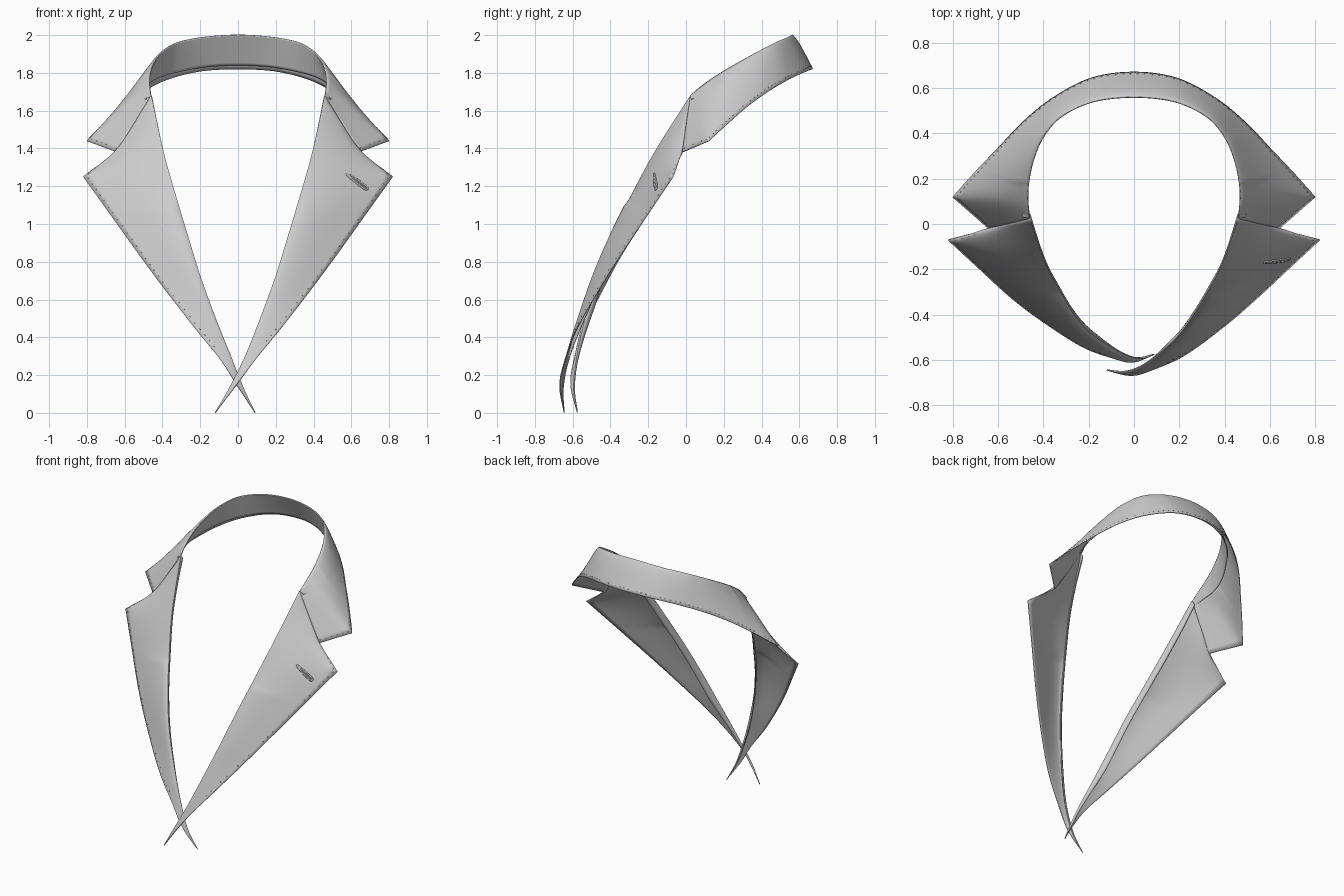
import bpy, bmesh, math
from mathutils import Vector, Matrix
from mathutils.bvhtree import BVHTree

if "Cube" in bpy.data.objects:
    bpy.data.objects.remove(bpy.data.objects["Cube"])

N = 12  # samples per path segment


def path(pts, corners=()):
    """Catmull-Rom path through pts, broken sharply at the corner indices."""
    pts = [Vector(p) for p in pts]
    out = []
    for i in range(len(pts) - 1):
        p1, p2 = pts[i], pts[i + 1]
        p0 = pts[i - 1] if i > 0 and i not in corners else p1 * 2 - p2
        last = i + 2 >= len(pts) or (i + 1) in corners
        p3 = p1.lerp(p2, 2) if last else pts[i + 2]
        for k in range(N):
            t = k / N
            out.append(0.5 * (2 * p1 + (p2 - p0) * t + (2 * p0 - 5 * p1 + 4 * p2 - p3) * t * t
                              + (3 * p1 - p0 - 3 * p2 + p3) * t ** 3))
    return out + [pts[-1]]


def finish(name, bm, thick=0):
    me = bpy.data.meshes.new(name)
    bm.to_mesh(me)
    bm.free()
    ob = bpy.data.objects.new(name, me)
    bpy.context.collection.objects.link(ob)
    for p in me.polygons:
        p.use_smooth = True
    if thick:
        m = ob.modifiers.new("thickness", 'SOLIDIFY')
        m.thickness = thick
        m.offset = 0
        bpy.context.view_layer.objects.active = ob
        ob.select_set(True)
        bpy.ops.object.shade_smooth_by_angle(angle=math.radians(40))
        ob.select_set(False)
    return ob


def cloth(name, inner, outer, bulge, under=0.0, stitched=True):
    """Bulged strip of cloth from a roll line to an outer edge, with edge stitches."""
    rows = len(inner)
    raw = []
    for i in range(rows):
        t = inner[min(i + 1, rows - 1)] - inner[max(i - 1, 0)]
        n = (outer[i] - inner[i]).cross(t).normalized()
        mid = (inner[i] + outer[i]) / 2
        raw.append(n if n.dot(Vector((mid.x, mid.y, 0.2))) > 0 else -n)
    # average neighbouring normals so corners leave no crease
    normals = [sum(raw[max(0, i - 10):i + 11], Vector()).normalized() for i in range(rows)]

    def point(i, v):
        a, n = outer[i] - inner[i], normals[i]
        if v < 0:
            s = -v * under * min(1, a.length / 0.15)
            return inner[i] - n * s + a.normalized() * s * -v
        r = min(1, i / (2 * N), (rows - 1 - i) / (2 * N))
        return inner[i] + a * v + n * a.length * bulge * r * r * (3 - 2 * r) * math.sin(math.pi * v ** 0.55)

    cols = ([-1, -0.66, -0.33] if under else []) + [(k / 14) ** 1.3 for k in range(15)]
    bm = bmesh.new()
    grid = [[bm.verts.new(point(i, v)) for v in cols] for i in range(rows)]
    for r, s in zip(grid, grid[1:]):
        for k in range(len(cols) - 1):
            bm.faces.new((r[k], r[k + 1], s[k + 1], s[k]))
    # relax the turn next to the gorge seam
    first = cols.index(0) + 1
    ends = [i for i in range(1, rows - 1) if i < 26 or (not under and i > rows - 27)]
    soft = [grid[i][k] for i in ends for k in range(first, len(cols) - 1)]
    for _ in range(50):
        bmesh.ops.smooth_vert(bm, verts=soft, factor=0.5, use_axis_x=True, use_axis_y=True, use_axis_z=True)
    bmesh.ops.remove_doubles(bm, verts=bm.verts, dist=1e-5)
    bmesh.ops.recalc_face_normals(bm, faces=bm.faces)
    tree = BVHTree.FromBMesh(bm)
    finish(name, bm, 0.006)

    if stitched:
        st = bmesh.new()
        for i in range(1, rows - 1, 2):
            a = outer[i] - inner[i]
            if a.length < 0.08:
                continue
            p = tree.find_nearest(point(i, 1 - 0.018 / a.length))[0] + normals[i] * 0.003
            rot = (outer[i + 1] - outer[i - 1]).to_track_quat('X', 'Z').to_matrix().to_4x4()
            bmesh.ops.create_icosphere(st, subdivisions=1, radius=0.0022,
                                       matrix=Matrix.Translation(p) @ rot @ Matrix.Diagonal((2, 1, 1, 1)))
        finish(name + "_stitches", st)
    return tree


def both(half):
    return half + [(-x, y, z) for x, y, z in half[-2::-1]]


# collar: fold line, outer edge of the fall, lower edge of the inner stand
fold = [(.46, .025, 1.68), (.468, .09, 1.735), (.467, .17, 1.79), (.445, .28, 1.855),
        (.40, .385, 1.913), (.32, .475, 1.96), (.18, .54, 1.988), (0, .56, 2.0)]
fall = [(.64, -.02, 1.38), (.80, .12, 1.44), (.705, .225, 1.535), (.60, .335, 1.63),
        (.49, .45, 1.71), (.36, .555, 1.77), (.19, .643, 1.81), (0, .67, 1.82)]
stand = [(.49, .03, 1.66), (.50, .10, 1.68), (.51, .18, 1.70), (.49, .28, 1.73),
         (.43, .395, 1.77), (.335, .52, 1.80), (.18, .61, 1.83), (0, .64, 1.84)]
fold_path = path(both(fold))
cloth("collar_fall", fold_path, path(both(fall), (1, 13)), 0.04)
cloth("collar_stand", fold_path, path(both(stand)), 0.0, stitched=False)

# lapels: roll line and outer edge; the x < 0 lapel tucks behind at the bottom
roll = [(.46, .025, 1.68), (.395, -.165, 1.38), (.325, -.30, 1.13), (.265, -.40, .93),
        (.20, -.49, .72), (.12, -.565, .50), (.04, -.625, .30), (-.045, -.655, .13), (-.12, -.645, 0)]
edge = [(.64, -.02, 1.38), (.82, -.07, 1.25), (.69, -.19, 1.07), (.54, -.33, .86),
        (.40, -.45, .67), (.23, -.575, .45), (.09, -.64, .28), (-.01, -.668, .145), (-.12, -.645, 0)]


def tuck(p):
    k = max(0, 1 - p[2] / 0.9)
    return (-p[0] - 0.03 * max(0, 1 - p[2] / 0.3), p[1] + 0.07 * k, p[2])


front = cloth("lapel_right", path(roll), path(edge, (1,)), 0.065, under=0.03)
cloth("lapel_left", path([tuck(p) for p in roll]), path([tuck(p) for p in edge], (1,)), 0.065, under=0.03)

# buttonhole: raised keyhole ring with a filled slit, laid on the right lapel
a, b = Vector((.575, 1.265)), Vector((.685, 1.185))
axis = (b - a).normalized()
side = Vector((-axis.y, axis.x))
for name, width, bevel in (("buttonhole_rim", 0.008, 0.005), ("buttonhole_slit", 0.002, 0.004)):
    cu = bpy.data.curves.new(name, 'CURVE')
    cu.dimensions = '3D'
    cu.bevel_depth = bevel
    cu.bevel_resolution = 2
    ring = []
    for k in range(32):
        c, s = math.cos(2 * math.pi * k / 32), math.sin(2 * math.pi * k / 32)
        w = width * (1 + 0.4 * c) * math.copysign(abs(s) ** 0.5, s)
        q = (a + b) / 2 + axis * c * (b - a).length / 2 + side * w
        hit = front.ray_cast(Vector((q.x, -2, q.y)), Vector((0, 1, 0)))[0]
        if hit:
            ring.append(hit + Vector((0, -0.004, 0)))
    sp = cu.splines.new('POLY')
    sp.points.add(len(ring) - 1)
    for pt, co in zip(sp.points, ring):
        pt.co = (*co, 1)
    sp.use_cyclic_u = True
    bpy.context.collection.objects.link(bpy.data.objects.new(name, cu))
